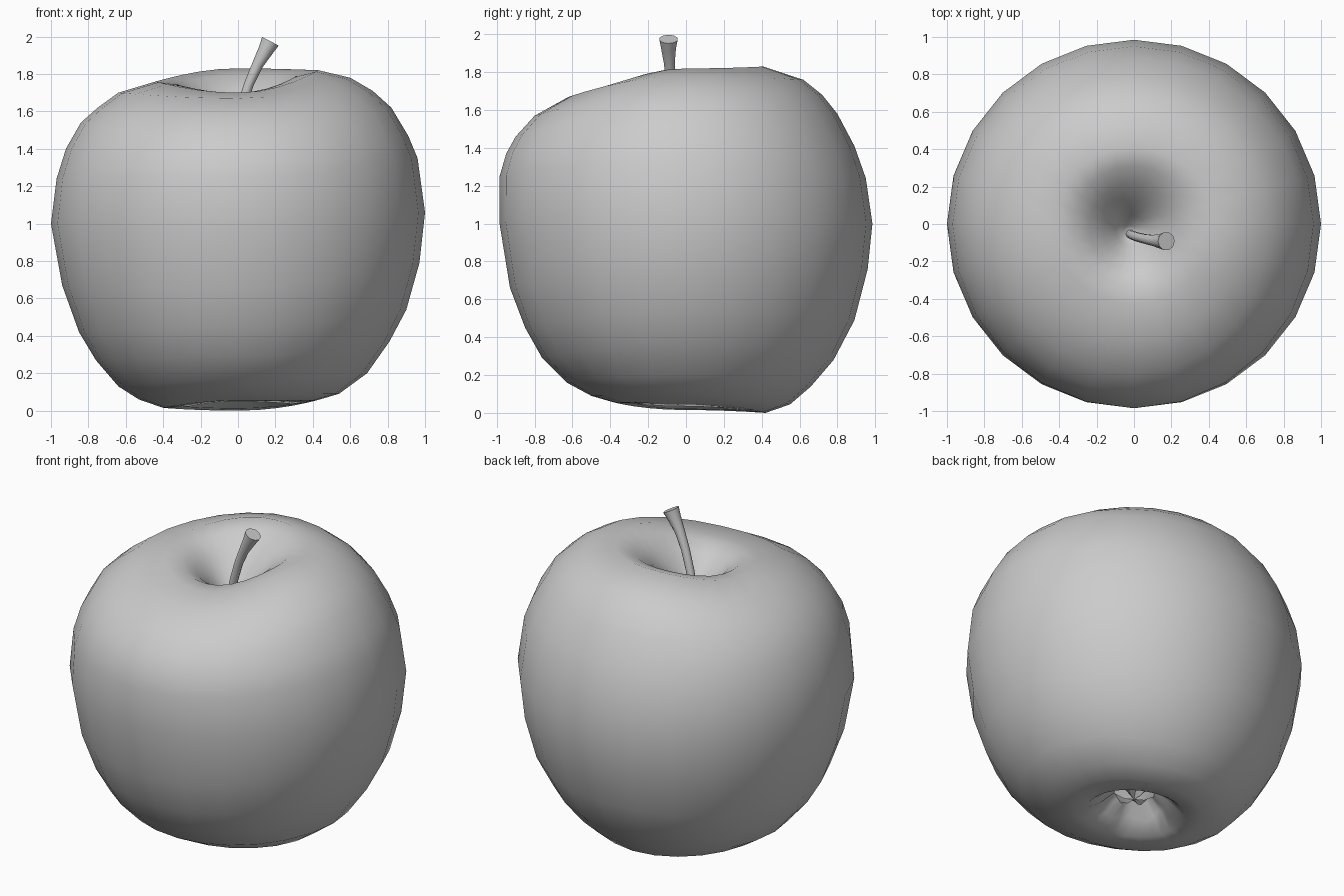
import bpy, bmesh, math
from mathutils import Vector

if "Cube" in bpy.data.objects:
    bpy.data.objects.remove(bpy.data.objects["Cube"])

grey = bpy.data.materials.new("plain grey")
grey.use_nodes = True
grey.diffuse_color = (0.6, 0.6, 0.6, 1)
grey.node_tree.nodes["Principled BSDF"].inputs["Base Color"].default_value = (0.6, 0.6, 0.6, 1)


def finish(name, bm):
    bmesh.ops.recalc_face_normals(bm, faces=bm.faces)
    mesh = bpy.data.meshes.new(name)
    bm.to_mesh(mesh)
    bm.free()
    obj = bpy.data.objects.new(name, mesh)
    bpy.context.collection.objects.link(obj)
    mesh.materials.append(grey)
    bpy.ops.object.select_all(action='DESELECT')
    obj.select_set(True)
    bpy.context.view_layer.objects.active = obj
    bpy.ops.object.shade_smooth_by_angle(angle=math.radians(60))


def skin(bm, rings):
    """Bridge equal rings of vertices with quads."""
    for a, b in zip(rings, rings[1:]):
        n = len(a)
        for i in range(n):
            bm.faces.new((a[i], a[(i + 1) % n], b[(i + 1) % n], b[i]))


# Flesh outline (radius, height) in each direction, bottom rim to top rim
LEFT = [(.30, .035), (.42, .055), (.54, .09), (.69, .20), (.81, .37), (.90, .54), (.97, .79),
        (1.0, 1.06), (.96, 1.35), (.91, 1.47), (.82, 1.62), (.72, 1.71), (.60, 1.78), (.43, 1.82)]
RIGHT = [(.28, .02), (.40, .015), (.53, .06), (.64, .13), (.76, .27), (.85, .42), (.94, .67),
         (1.0, 1.0), (.97, 1.24), (.92, 1.40), (.84, 1.54), (.75, 1.62), (.64, 1.70), (.44, 1.76)]
BACK = [(.30, .012), (.42, .0), (.55, .045), (.66, .14), (.78, .28), (.89, .49), (.96, .76),
        (.985, 1.0), (.95, 1.24), (.89, 1.41), (.80, 1.58), (.72, 1.68), (.62, 1.76), (.41, 1.83)]
FRONT = [(.28, .05), (.38, .055), (.50, .09), (.63, .16), (.76, .29), (.85, .45), (.93, .66),
         (.985, 1.0), (.985, 1.25), (.95, 1.37), (.90, 1.46), (.80, 1.57), (.62, 1.67), (.43, 1.70)]
# Hollows (radius, height change from the rim)
STEM_HOLLOW = [(.32, -.02), (.23, -.08), (.15, -.16), (.08, -.25), (.03, -.32)]
CALYX_HOLLOW = [(.06, .12), (.12, .15), (.20, .08)]
SEGMENTS = 24

bm = bmesh.new()
count = len(CALYX_HOLLOW) + len(LEFT) + len(STEM_HOLLOW)
rings = [[] for _ in range(count)]
for s in range(SEGMENTS):
    t = 2 * math.pi * s / SEGMENTS
    c, d = math.cos(t), math.sin(t)
    side, end = (LEFT if c > 0 else RIGHT), (BACK if d > 0 else FRONT)
    outer = [(p[0] * c * c + q[0] * d * d, p[1] * c * c + q[1] * d * d) for p, q in zip(side, end)]
    pucker = 0.02 * math.cos(6 * t)
    low = [(r, .03 + h + pucker) for r, h in CALYX_HOLLOW]
    # the rim tilt fades out toward the pit of the stem hollow
    high = [(r, 1.775 + (outer[-1][1] - 1.775) * r / .43 + h) for r, h in STEM_HOLLOW]
    for k, (r, z) in enumerate(low + outer + high):
        # the stem hollow sits slightly off centre
        shift = max(0, 1 - r / .43) if k > 10 else 0
        rings[k].append(bm.verts.new((r * c - .025 * shift, r * d - .04 * shift, z)))
skin(bm, rings)
bottom = bm.verts.new((0, 0, .13))
pit = bm.verts.new((-.025, -.04, 1.44))
for ring, tip in ((rings[0], bottom), (rings[-1], pit)):
    for i in range(SEGMENTS):
        bm.faces.new((ring[i], ring[(i + 1) % SEGMENTS], tip))
finish("apple_flesh", bm)

# Curved stem that flares toward its cut end: position, radius
STEM = [((-.025, -.05, 1.40), .024), ((-.01, -.06, 1.52), .024), ((.02, -.07, 1.63), .025),
        ((.06, -.08, 1.75), .026), ((.105, -.088, 1.85), .03), ((.15, -.092, 1.93), .041),
        ((.173, -.092, 1.975), .05)]
bm = bmesh.new()
rings = []
for i, (p, r) in enumerate(STEM):
    a, b = Vector(STEM[max(i - 1, 0)][0]), Vector(STEM[min(i + 1, len(STEM) - 1)][0])
    axis = (b - a).normalized()
    u = Vector((0, 1, 0)).cross(axis).normalized()
    v = axis.cross(u)
    rings.append([bm.verts.new(Vector(p) + r * (u * math.cos(k * math.pi / 5) + v * math.sin(k * math.pi / 5)))
                  for k in range(10)])
skin(bm, rings)
bm.faces.new(rings[0])
bm.faces.new(rings[-1])
finish("stem", bm)
